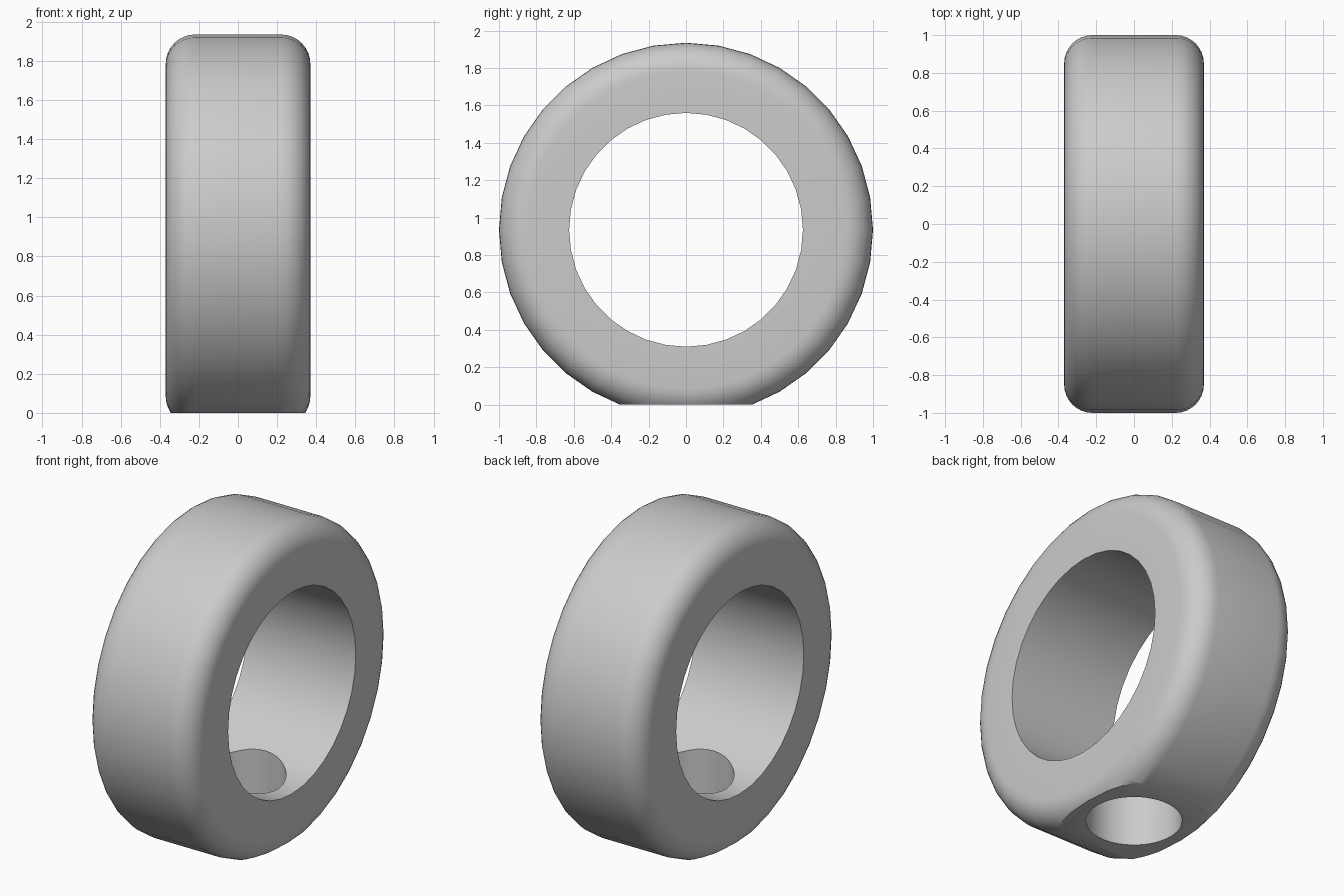
import bpy, bmesh, math

if "Cube" in bpy.data.objects:
    bpy.data.objects.remove(bpy.data.objects["Cube"])

SEG = 36          # sides around the ring
R_OUT, R_IN = 1.0, 0.625
HALF_W, FILLET = 0.37, 0.15
CENTRE_Z = 0.935


def ring_profile():
    """(x, radius) cross-section: square bore, rounded outer corners."""
    pts = [(-HALF_W, R_IN), (HALF_W, R_IN)]
    steps = 8
    for side in (1, -1):
        arc = []
        for i in range(steps + 1):
            a = math.pi / 2 * i / steps
            arc.append((side * (HALF_W - FILLET + FILLET * math.cos(a)),
                        R_OUT - FILLET + FILLET * math.sin(a)))
        pts += arc if side == 1 else arc[::-1]
    return pts


def make_ring():
    bm = bmesh.new()
    loops = []
    for s in range(SEG):
        a = 2 * math.pi * s / SEG
        loops.append([bm.verts.new((x, r * math.cos(a), CENTRE_Z + r * math.sin(a)))
                      for x, r in ring_profile()])
    n = len(loops[0])
    for s in range(SEG):
        a, b = loops[s], loops[(s + 1) % SEG]
        for i in range(n):
            j = (i + 1) % n
            bm.faces.new((a[i], a[j], b[j], b[i]))
    bmesh.ops.recalc_face_normals(bm, faces=bm.faces)
    mesh = bpy.data.meshes.new("ring_bead")
    bm.to_mesh(mesh)
    bm.free()
    obj = bpy.data.objects.new("ring_bead", mesh)
    bpy.context.collection.objects.link(obj)
    return obj


def cut(target, cutter):
    mod = target.modifiers.new("cut", 'BOOLEAN')
    mod.operation = 'DIFFERENCE'
    mod.solver = 'EXACT'
    mod.object = cutter
    bpy.ops.object.select_all(action='DESELECT')
    bpy.context.view_layer.objects.active = target
    target.select_set(True)
    bpy.ops.object.modifier_apply(modifier=mod.name)
    bpy.data.objects.remove(cutter, do_unlink=True)


ring = make_ring()

# Flat foot under the ring
bpy.ops.mesh.primitive_cube_add(size=2, location=(0, 0, -1))
foot_cutter = bpy.context.object
foot_cutter.hide_render = True
cut(ring, foot_cutter)

# Vertical hole through the foot into the bore
bpy.ops.mesh.primitive_cylinder_add(vertices=48, radius=0.27, depth=1.0,
                                    location=(0, 0, 0.3))
hole_cutter = bpy.context.object
hole_cutter.hide_render = True
cut(ring, hole_cutter)

# Smooth surfaces with crisp bore, foot and hole edges
ring.select_set(True)
bpy.context.view_layer.objects.active = ring
bpy.ops.object.shade_smooth_by_angle(angle=math.radians(25))
